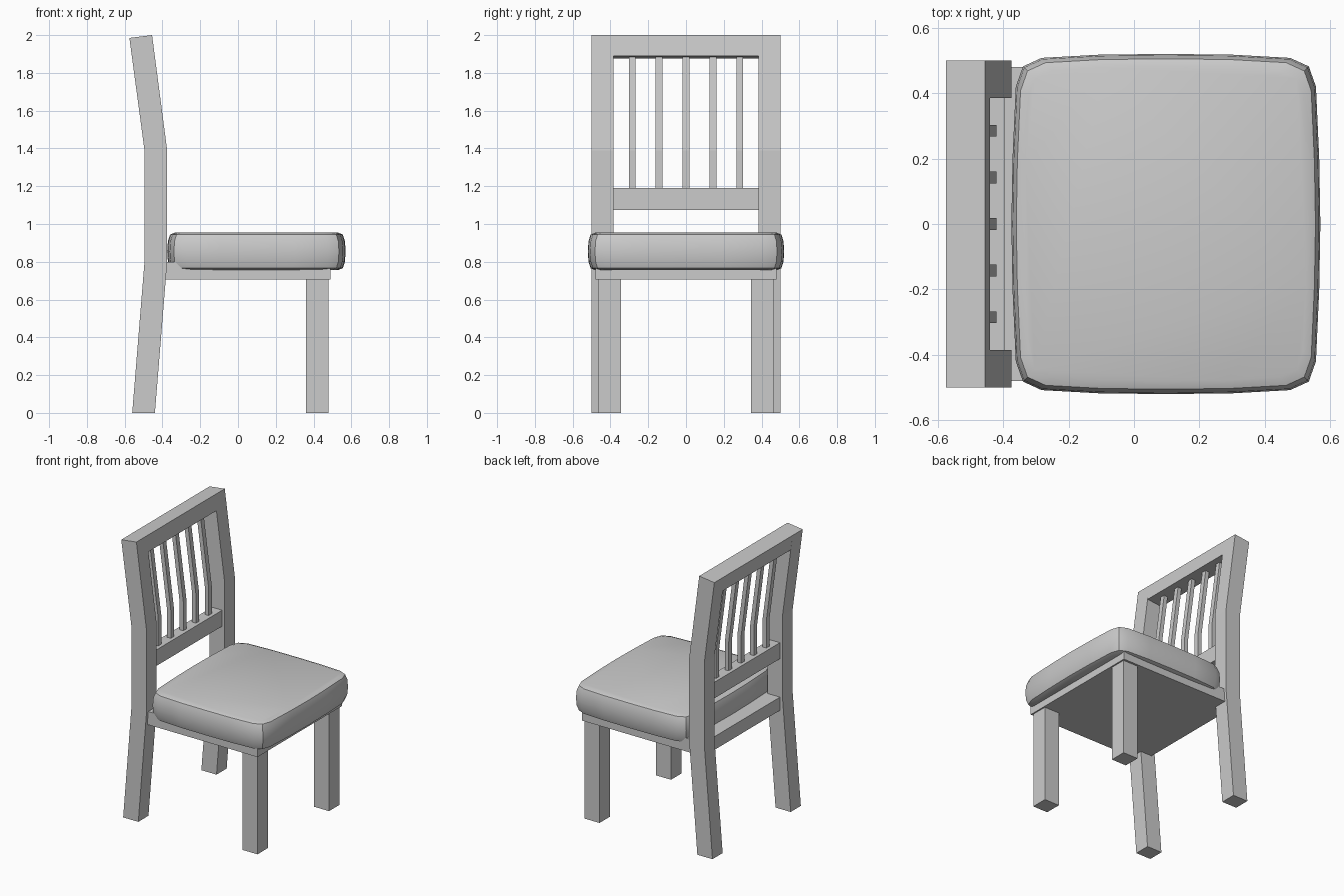
import bpy
import bmesh

cube = bpy.data.objects.get("Cube")
if cube:
    bpy.data.objects.remove(cube, do_unlink=True)

grey = bpy.data.materials.new("soft_grey")
grey.use_nodes = True
grey.diffuse_color = (0.6, 0.6, 0.6, 1)
grey.node_tree.nodes["Principled BSDF"].inputs["Base Color"].default_value = (0.6, 0.6, 0.6, 1)


def loft(name, rings):
    """Skin a stack of equal closed rings and cap both ends."""
    bm = bmesh.new()
    loops = [[bm.verts.new(p) for p in ring] for ring in rings]
    n = len(loops[0])
    for low, high in zip(loops, loops[1:]):
        for i in range(n):
            j = (i + 1) % n
            bm.faces.new((low[i], low[j], high[j], high[i]))
    bm.faces.new(loops[0][::-1])
    bm.faces.new(loops[-1])
    bmesh.ops.recalc_face_normals(bm, faces=bm.faces)
    mesh = bpy.data.meshes.new(name)
    bm.to_mesh(mesh)
    bm.free()
    mesh.materials.append(grey)
    obj = bpy.data.objects.new(name, mesh)
    bpy.context.collection.objects.link(obj)
    return obj


def side_profile(name, profile, y0, y1):
    """Extrude an (x, z) profile across the chair."""
    return loft(name, [[(x, y, z) for x, z in profile] for y in (y0, y1)])


def box(name, x0, x1, y0, y1, z0, z1):
    return side_profile(name, [(x0, z0), (x1, z0), (x1, z1), (x0, z1)], y0, y1)


# Bent back posts and straight front legs
post = [(-0.56, 0), (-0.44, 0), (-0.375, 0.8), (-0.375, 1.39),
        (-0.455, 2.0), (-0.575, 1.985), (-0.495, 1.39), (-0.495, 0.8)]
for side, s in (("left", 1), ("right", -1)):
    side_profile("back_post_" + side, post, s * 0.385, s * 0.5)
    box("front_leg_" + side, 0.36, 0.48, s * 0.345, s * 0.465, 0, 0.72)

# Back rest rails
side_profile("top_rail", [(-0.56, 1.877), (-0.441, 1.89), (-0.455, 2.0), (-0.575, 1.985)],
             -0.385, 0.385)
box("lower_back_rail", -0.475, -0.395, -0.385, 0.385, 1.075, 1.19)

# Bent slats
slat = [(-0.45, 1.18), (-0.42, 1.18), (-0.42, 1.39),
        (-0.487, 1.9), (-0.517, 1.9), (-0.45, 1.39)]
for i in range(-2, 3):
    y = i * 0.1425
    side_profile("back_slat", slat, y - 0.018, y + 0.018)

# Seat board
box("seat_board", -0.475, 0.49, -0.48, 0.48, 0.705, 0.8)

# Cushion: bulging rounded outline mirrored into four quarters
a, b, cx = 0.4725, 0.52, 0.0975
quarter = [(a, 0), (0.469, 0.2), (0.459, 0.42), (0.437, 0.482),
           (0.38, 0.508), (0.2, 0.518), (0, b)]
half = quarter + [(-x, y) for x, y in quarter[-2::-1]]
outline = half + [(x, -y) for x, y in half[-2:0:-1]]
layers = [(0.756, 0.04), (0.766, 0.015), (0.8, 0.004), (0.855, 0),
          (0.91, 0.004), (0.944, 0.015), (0.954, 0.04)]
cushion = loft("seat_cushion", [[(cx + x * (a - d) / a, y * (b - d) / b, z) for x, y in outline]
                                for z, d in layers])
bpy.ops.object.select_all(action="DESELECT")
cushion.select_set(True)
bpy.context.view_layer.objects.active = cushion
bpy.ops.object.shade_smooth_by_angle(angle=0.5)
